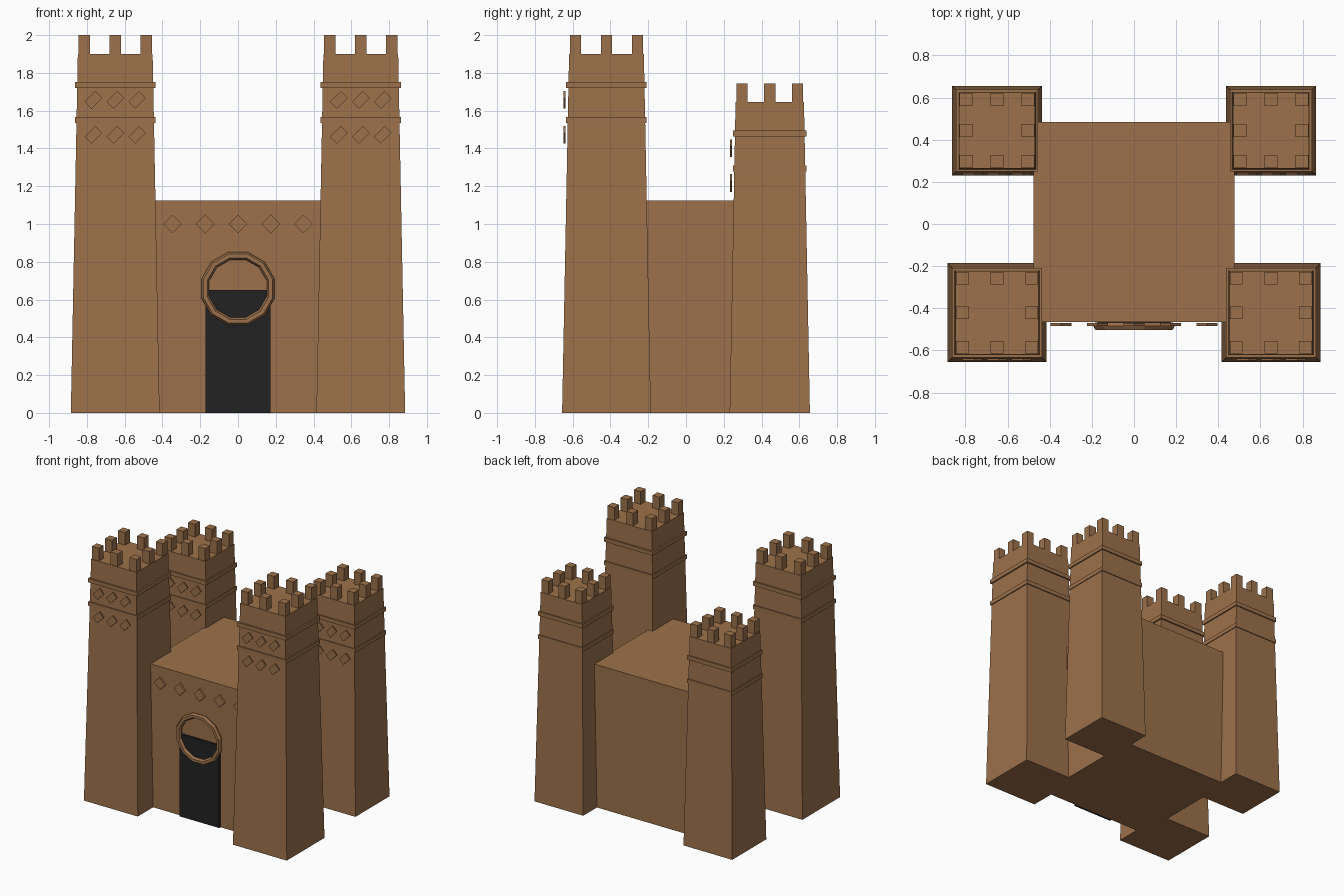
import bpy
import bmesh
from math import pi
from mathutils import Matrix, Vector

if "Cube" in bpy.data.objects:
    bpy.data.objects.remove(bpy.data.objects["Cube"])


def make_material(name, colour):
    mat = bpy.data.materials.new(name)
    mat.use_nodes = True
    mat.diffuse_color = colour
    mat.node_tree.nodes["Principled BSDF"].inputs["Base Color"].default_value = colour
    return mat


STONE = make_material("brown stone", (0.335, 0.165, 0.07, 1))
DARK = make_material("dark doorway", (0.016, 0.016, 0.016, 1))


def finish(name, bm, mat=STONE):
    bmesh.ops.recalc_face_normals(bm, faces=bm.faces)
    mesh = bpy.data.meshes.new(name)
    bm.to_mesh(mesh)
    bm.free()
    mesh.materials.append(mat)
    obj = bpy.data.objects.new(name, mesh)
    bpy.context.collection.objects.link(obj)
    return obj


def add_box(bm, centre, size, turn=0):
    # Box, optionally turned in the plane of the front wall
    matrix = (Matrix.Translation(centre) @ Matrix.Rotation(turn, 4, "Y")
              @ Matrix.Diagonal((*size, 1)))
    bmesh.ops.create_cube(bm, size=1, matrix=matrix)


def tower(name, x, y, base, top, height, band_half, plate_y):
    # Tapered shaft
    bm = bmesh.new()
    add_box(bm, (x, y, height / 2), (2 * base, 2 * base, height))
    for v in bm.verts:
        if v.co.z > height / 2:
            v.co.x = x + (v.co.x - x) * top / base
            v.co.y = y + (v.co.y - y) * top / base
    finish(name + "_shaft", bm)

    # Eight merlons around the roof edge
    bm = bmesh.new()
    reach = top - 0.034
    for i in (-1, 0, 1):
        for j in (-1, 0, 1):
            if i or j:
                add_box(bm, (x + i * reach, y + j * reach, height + 0.045),
                        (0.06, 0.06, 0.11))
    finish(name + "_merlons", bm)

    # Two raised bands
    bm = bmesh.new()
    for drop in (0.165, 0.35):
        add_box(bm, (x, y, height - drop), (2 * band_half, 2 * band_half, 0.032))
    finish(name + "_bands", bm)

    # Two rows of slanted plates on the front
    bm = bmesh.new()
    for drop in (0.243, 0.428):
        for i in (-1, 0, 1):
            add_box(bm, (x + i * 0.116, plate_y, height - drop),
                    (0.08, 0.01, 0.052), -pi / 4)
    finish(name + "_plates", bm)


for side, sx in (("left", 1), ("right", -1)):
    tower("front_" + side + "_tower", sx * 0.65, -0.421, 0.235, 0.198, 1.9, 0.213, -0.643)
    tower("back_" + side + "_tower", sx * 0.65, 0.4435, 0.2125, 0.181, 1.645, 0.194, 0.238)

# Central keep
bm = bmesh.new()
add_box(bm, (0, 0.01, 0.5625), (0.956, 0.95, 1.125))
finish("keep", bm)

# Row of diamonds above the gate
bm = bmesh.new()
for i in range(-2, 3):
    add_box(bm, (i * 0.173, -0.477, 1.0), (0.07, 0.014, 0.07), pi / 4)
finish("wall_diamonds", bm)

# Door
bm = bmesh.new()
add_box(bm, (0, -0.4725, 0.325), (0.345, 0.019, 0.65))
finish("door", bm, DARK)

# Twelve-sided ring with a six-sided section over the door
bm = bmesh.new()
ring, section = 12, 6
loops = []
for i in range(ring):
    spin = Matrix.Rotation(2 * pi * (i + 0.5) / ring, 4, "Y")
    loop = []
    for j in range(section):
        offset = Matrix.Rotation(2 * pi * j / section, 4, "Z") @ Vector((0.021, 0, 0))
        point = spin @ (Vector((0.179, 0, 0)) + offset)
        loop.append(bm.verts.new(point + Vector((0, -0.485, 0.658))))
    loops.append(loop)
for i in range(ring):
    a, b = loops[i], loops[(i + 1) % ring]
    for j in range(section):
        k = (j + 1) % section
        bm.faces.new((a[j], a[k], b[k], b[j]))
finish("gate_ring", bm)
